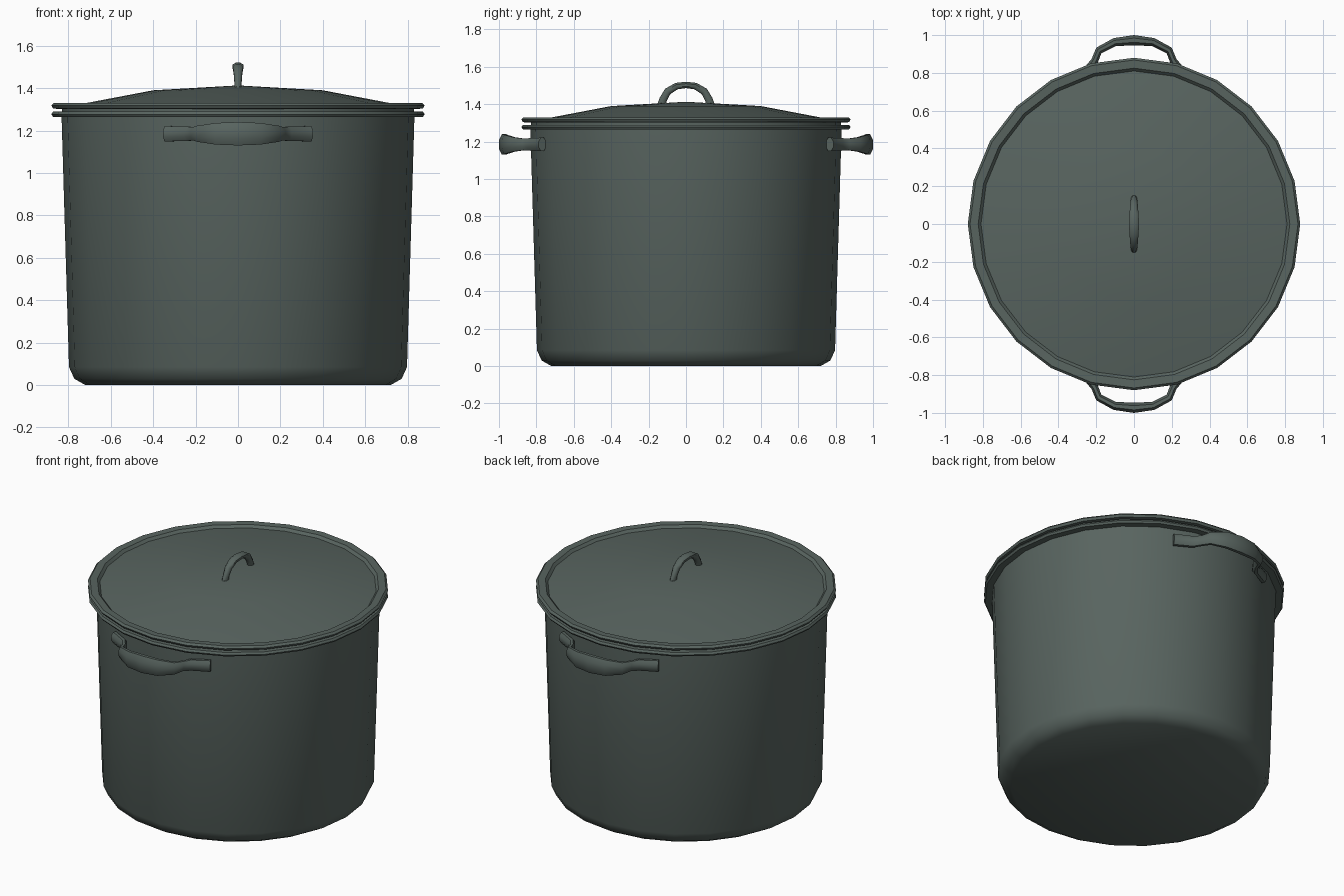
import bpy, bmesh, math
from mathutils import Vector

if "Cube" in bpy.data.objects:
    bpy.data.objects.remove(bpy.data.objects["Cube"])

enamel = bpy.data.materials.new("dark_grey_green")
enamel.diffuse_color = (0.098, 0.128, 0.116, 1)
enamel.use_nodes = True
enamel.node_tree.nodes["Principled BSDF"].inputs["Base Color"].default_value = enamel.diffuse_color


def finish(name, bm, angle=40):
    """Turn a bmesh into a shaded object."""
    bmesh.ops.remove_doubles(bm, verts=bm.verts, dist=1e-5)
    bmesh.ops.recalc_face_normals(bm, faces=bm.faces)
    mesh = bpy.data.meshes.new(name)
    bm.to_mesh(mesh)
    bm.free()
    mesh.materials.append(enamel)
    obj = bpy.data.objects.new(name, mesh)
    bpy.context.collection.objects.link(obj)
    bpy.ops.object.select_all(action='DESELECT')
    obj.select_set(True)
    bpy.context.view_layer.objects.active = obj
    bpy.ops.object.shade_smooth_by_angle(angle=math.radians(angle))
    return obj


def lathe(name, profile, sides=24):
    """Spin an (r, z) profile around the z axis."""
    bm = bmesh.new()
    verts = [bm.verts.new((r, 0, z)) for r, z in profile]
    edges = [bm.edges.new(p) for p in zip(verts, verts[1:])]
    bmesh.ops.spin(bm, geom=verts + edges, cent=(0, 0, 0), axis=(0, 0, 1),
                   angle=math.tau, steps=sides, use_merge=True)
    return finish(name, bm)


def sweep(name, half, across, sides=8):
    """Sweep an oval along a mirrored flat path.
    half: (side, out, half thickness, half height) from one end to the middle;
    across(side, out, height) maps to model space."""
    path = half + [(-s, o, t, h) for s, o, t, h in reversed(half[:-1])]
    bm = bmesh.new()
    rings = []
    k = 1 / math.cos(math.pi / sides)
    for i, (s, o, t, h) in enumerate(path):
        a, b = path[max(i - 1, 0)], path[min(i + 1, len(path) - 1)]
        d = Vector((b[0] - a[0], b[1] - a[1])).normalized()
        ring = []
        for j in range(sides):
            ang = math.tau * (j + 0.5) / sides
            u, v = t * k * math.cos(ang), h * k * math.sin(ang)
            ring.append(bm.verts.new(across(s - d.y * u, o + d.x * u, v)))
        rings.append(ring)
    for r0, r1 in zip(rings, rings[1:]):
        for j in range(sides):
            n = (j + 1) % sides
            bm.faces.new((r0[j], r0[n], r1[n], r1[j]))
    bm.faces.new(rings[0])
    bm.faces.new(rings[-1])
    return finish(name, bm, 50)


# Hollow pot body with a flared rim
lathe("pot_body", [
    (0, 0), (0.72, 0), (0.772, 0.03), (0.797, 0.085), (0.832, 1.265),
    (0.872, 1.265), (0.88, 1.277), (0.872, 1.29), (0.80, 1.29),
    (0.765, 0.09), (0.70, 0.03), (0, 0.03)])

# Domed lid with a raised rim
lathe("lid", [
    (0, 1.413), (0.40, 1.39), (0.81, 1.312), (0.825, 1.328), (0.868, 1.33),
    (0.88, 1.318), (0.872, 1.304), (0.83, 1.301), (0.83, 1.288),
    (0.79, 1.288), (0.40, 1.37), (0, 1.39)])

# Side handles with feet lying against the wall
grip = [(0.343, 0.768, 0.022, 0.036), (0.24, 0.822, 0.022, 0.034),
        (0.208, 0.865, 0.019, 0.031), (0.186, 0.919, 0.02, 0.038),
        (0.102, 0.963, 0.022, 0.051), (0, 0.973, 0.027, 0.055)]
for name, sign in (("front_handle", -1), ("back_handle", 1)):
    sweep(name, grip, lambda s, o, v, g=sign: (s, g * o, 1.185 + v))

# Arched lid handle
arch = [(0.135, 1.385, 0.022, 0.017), (0.122, 1.425, 0.021, 0.017),
        (0.098, 1.468, 0.02, 0.02), (0.05, 1.497, 0.018, 0.024),
        (0, 1.503, 0.017, 0.027)]
sweep("lid_handle", arch, lambda s, o, v: (v, s, o))
